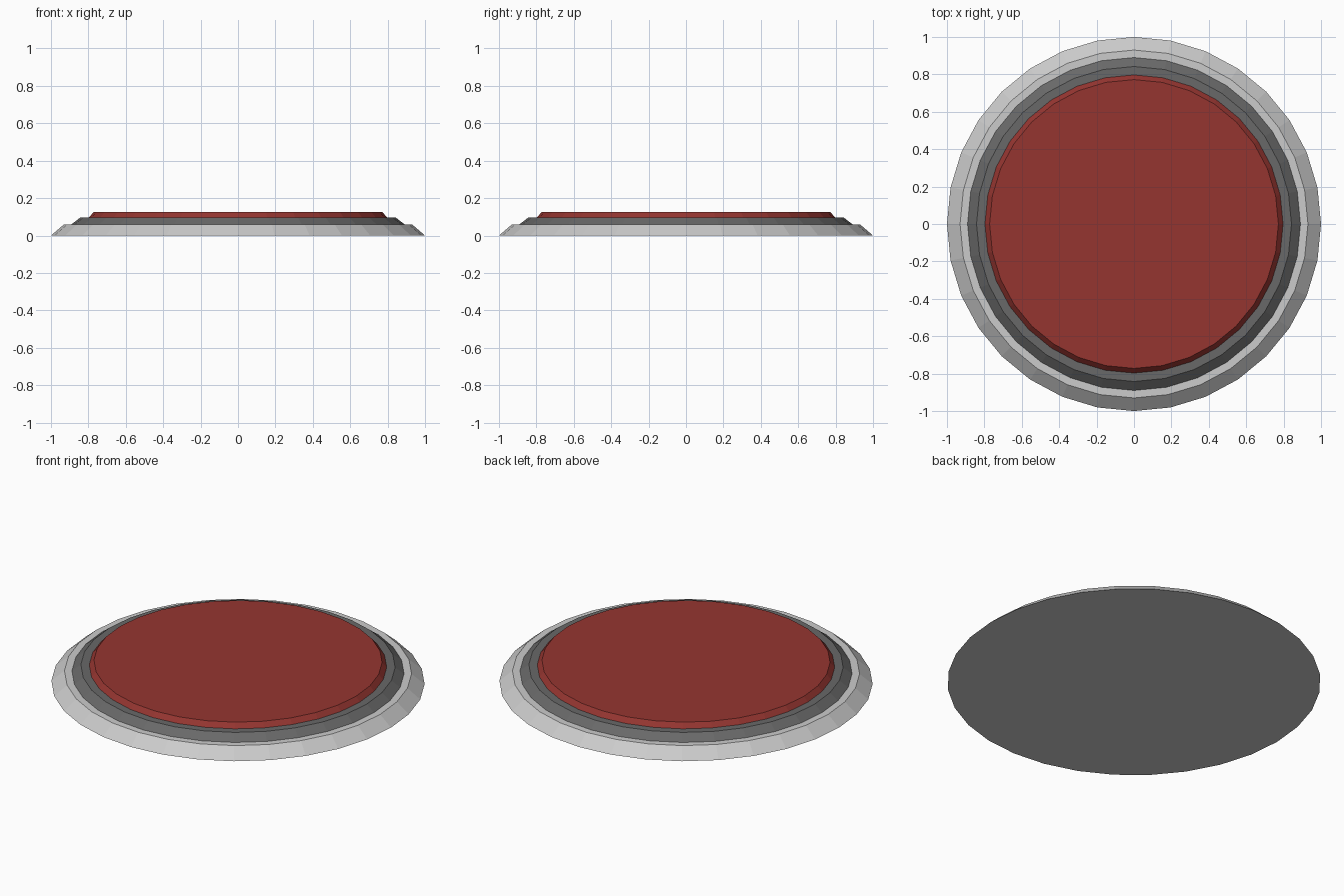
import bpy, math

if "Cube" in bpy.data.objects:
    bpy.data.objects.remove(bpy.data.objects["Cube"])


def material(name, rgb):
    m = bpy.data.materials.new(name)
    m.diffuse_color = (*rgb, 1)
    m.use_nodes = True
    m.node_tree.nodes["Principled BSDF"].inputs["Base Color"].default_value = m.diffuse_color
    return m


def tier(name, r_bottom, r_top, z0, z1, mat=None):
    bpy.ops.mesh.primitive_cone_add(vertices=32, radius1=r_bottom, radius2=r_top,
                                    depth=z1 - z0, location=(0, 0, (z0 + z1) / 2))
    ob = bpy.context.object
    ob.name = name
    if mat:
        ob.data.materials.append(mat)
    return ob


# Stacked bevelled discs: pale base, dark ring, red pad
tier("base_plate", 1.0, 0.93, 0.0, 0.06)
tier("dark_ring", 0.89, 0.842, 0.06, 0.097, material("dark_grey", (0.14, 0.14, 0.14)))
tier("red_pad", 0.797, 0.772, 0.097, 0.125, material("dark_red", (0.30, 0.036, 0.03)))
